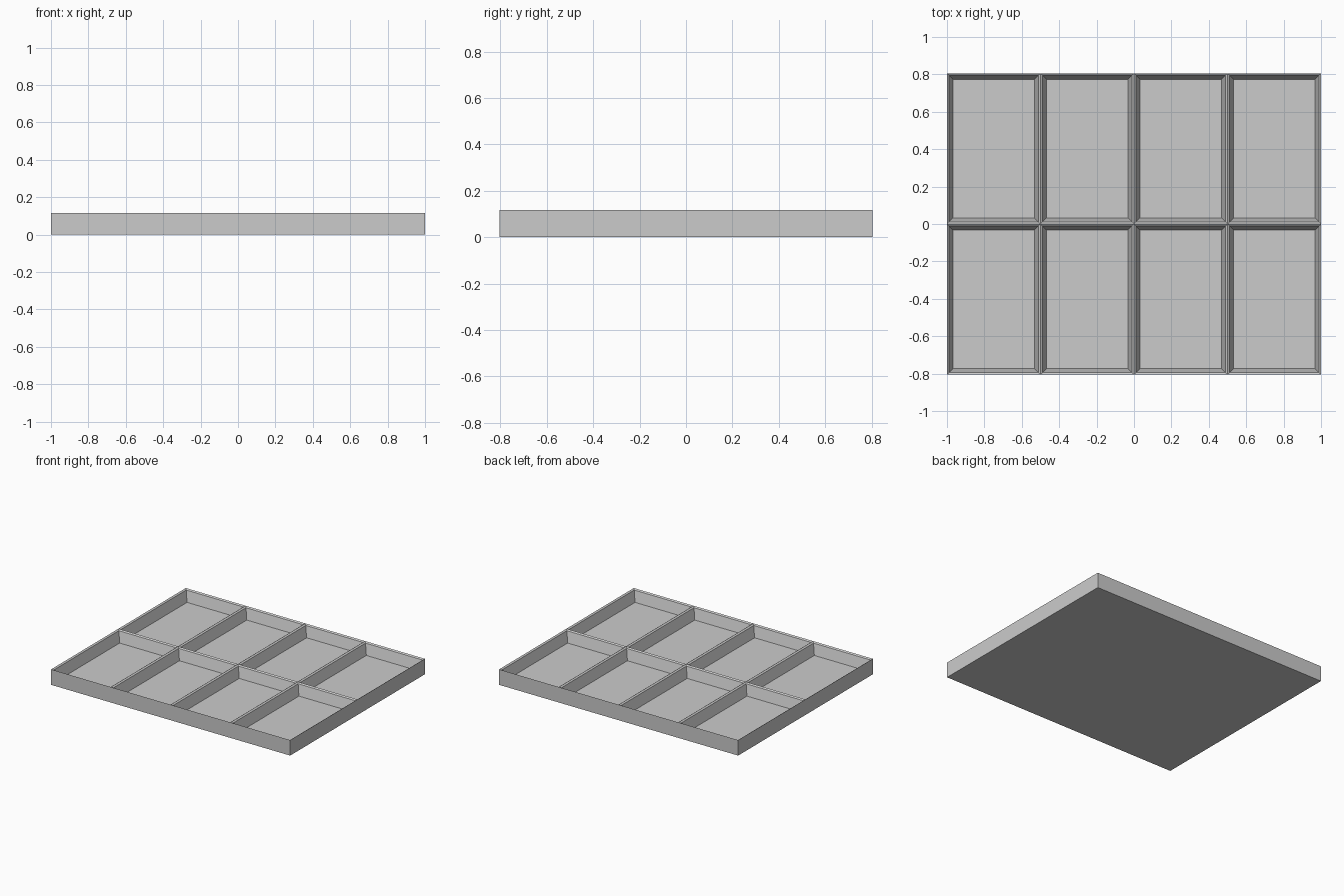
import bpy, bmesh
from mathutils import Matrix

if "Cube" in bpy.data.objects:
    bpy.data.objects.remove(bpy.data.objects["Cube"])

WIDTH, DEPTH, HEIGHT = 2.0, 1.61, 0.117
COLS, ROWS = 4, 2

bm = bmesh.new()

# Top sheet, divided into compartments
bmesh.ops.create_grid(bm, x_segments=COLS, y_segments=ROWS, size=1,
                      matrix=Matrix.Translation((0, 0, HEIGHT))
                      @ Matrix.Diagonal((WIDTH / 2, DEPTH / 2, 1, 1)))
cells = bm.faces[:]

# Outer walls and flat underside
rim = [e for e in bm.edges if e.is_boundary]
skirt = bmesh.ops.extrude_edge_only(bm, edges=rim)["geom"]
for v in skirt:
    if isinstance(v, bmesh.types.BMVert):
        v.co.z = 0
bottom = [e for e in bm.edges if all(v.co.z == 0 for v in e.verts)]
bmesh.ops.contextual_create(bm, geom=bottom)


def step(inset, z):
    """Inset every compartment and lower the inner face to z."""
    bmesh.ops.inset_individual(bm, faces=cells, thickness=inset)
    for f in cells:
        for v in f.verts:
            v.co.z = z


# Sloping rim, then tapered pocket walls down to the floor
step(0.016, HEIGHT - 0.008)
step(0.031, 0.03)

bmesh.ops.recalc_face_normals(bm, faces=bm.faces[:])
mesh = bpy.data.meshes.new("compartment_tray")
bm.to_mesh(mesh)
bm.free()
tray = bpy.data.objects.new("compartment_tray", mesh)
bpy.context.collection.objects.link(tray)
